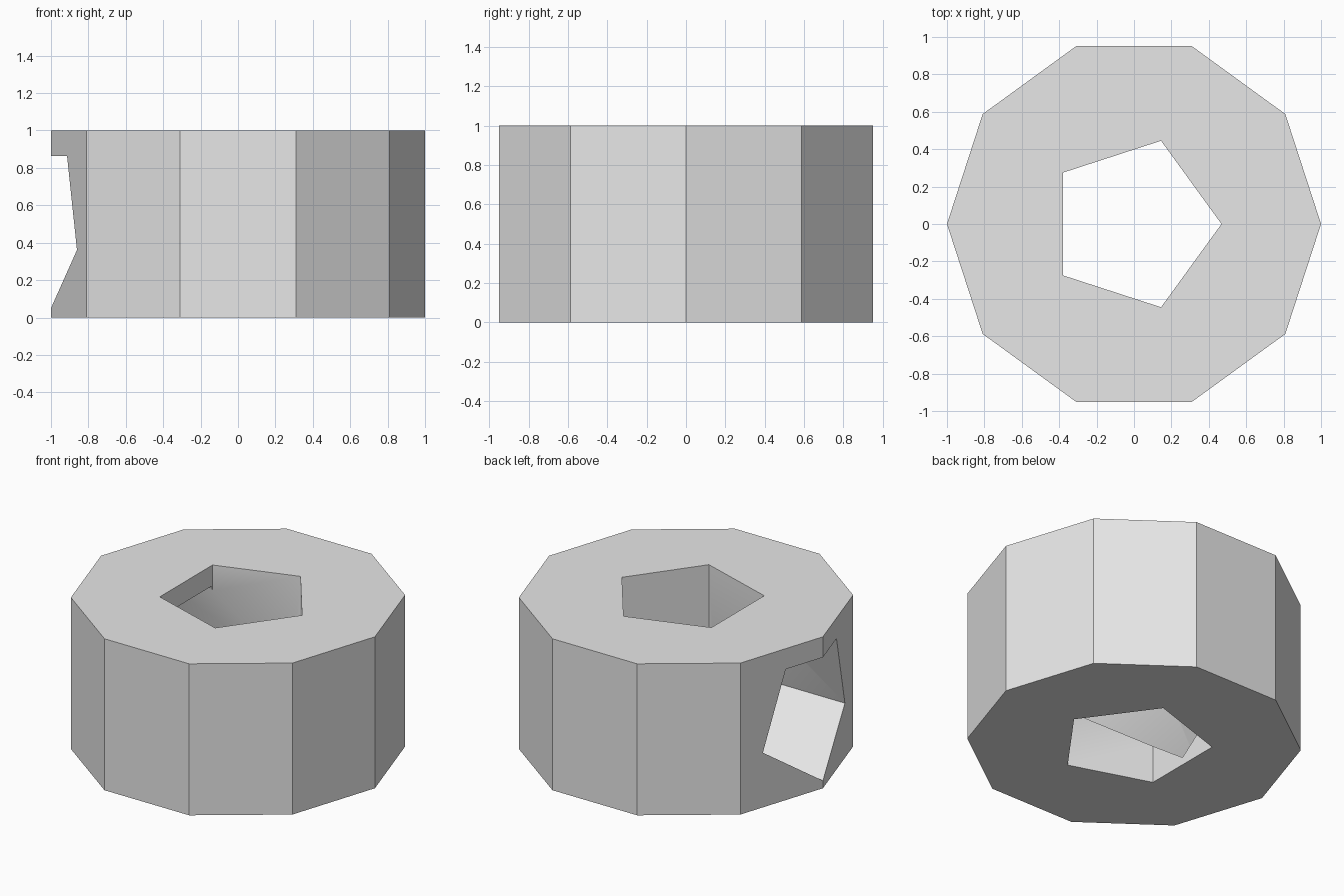
import bpy, bmesh
from math import radians, sin, cos, tau
from mathutils import Matrix, Vector

cube = bpy.data.objects.get("Cube")
if cube:
    bpy.data.objects.remove(cube, do_unlink=True)

grey = bpy.data.materials.new("plain_grey")
grey.use_nodes = True
colour = (0.8, 0.8, 0.8, 1)
grey.diffuse_color = colour
grey.node_tree.nodes["Principled BSDF"].inputs["Base Color"].default_value = colour


def prism(name, sides, radius, depth, matrix=Matrix()):
    """Regular prism along local z, first corner on local +x."""
    bm = bmesh.new()
    ring = [bm.verts.new((radius * cos(tau * i / sides), radius * sin(tau * i / sides), 0))
            for i in range(sides)]
    base = bm.faces.new(ring)
    top = bmesh.ops.extrude_face_region(bm, geom=[base])["geom"]
    bmesh.ops.translate(bm, vec=Vector((0, 0, depth)),
                        verts=[v for v in top if isinstance(v, bmesh.types.BMVert)])
    bmesh.ops.transform(bm, matrix=matrix, verts=bm.verts)
    bmesh.ops.recalc_face_normals(bm, faces=bm.faces)
    mesh = bpy.data.meshes.new(name)
    bm.to_mesh(mesh)
    bm.free()
    mesh.materials.append(grey)
    obj = bpy.data.objects.new(name, mesh)
    bpy.context.collection.objects.link(obj)
    return obj


# Ten-sided body
body = prism("ring_body", 10, 1, 1)

# Upright five-sided bore, and a side port from -x into the bore, corner down
bore = prism("bore_cutter", 5, 0.468, 2, Matrix.Translation((0, 0, -0.5)))
port = prism("port_cutter", 5, 0.45, 1.3,
             Matrix.Translation((-1.2, 0, 0.5)) @ Matrix.Rotation(radians(90), 4, 'Y'))

bpy.context.view_layer.objects.active = body
for cutter in (bore, port):
    mod = body.modifiers.new("cut", 'BOOLEAN')
    mod.operation, mod.solver, mod.object = 'DIFFERENCE', 'EXACT', cutter
    bpy.ops.object.modifier_apply(modifier=mod.name)
    bpy.data.objects.remove(cutter, do_unlink=True)

# Soft shading only where port and bore walls meet at a shallow angle
bpy.ops.object.select_all(action='DESELECT')
body.select_set(True)
bpy.ops.object.shade_smooth_by_angle(angle=radians(30))
